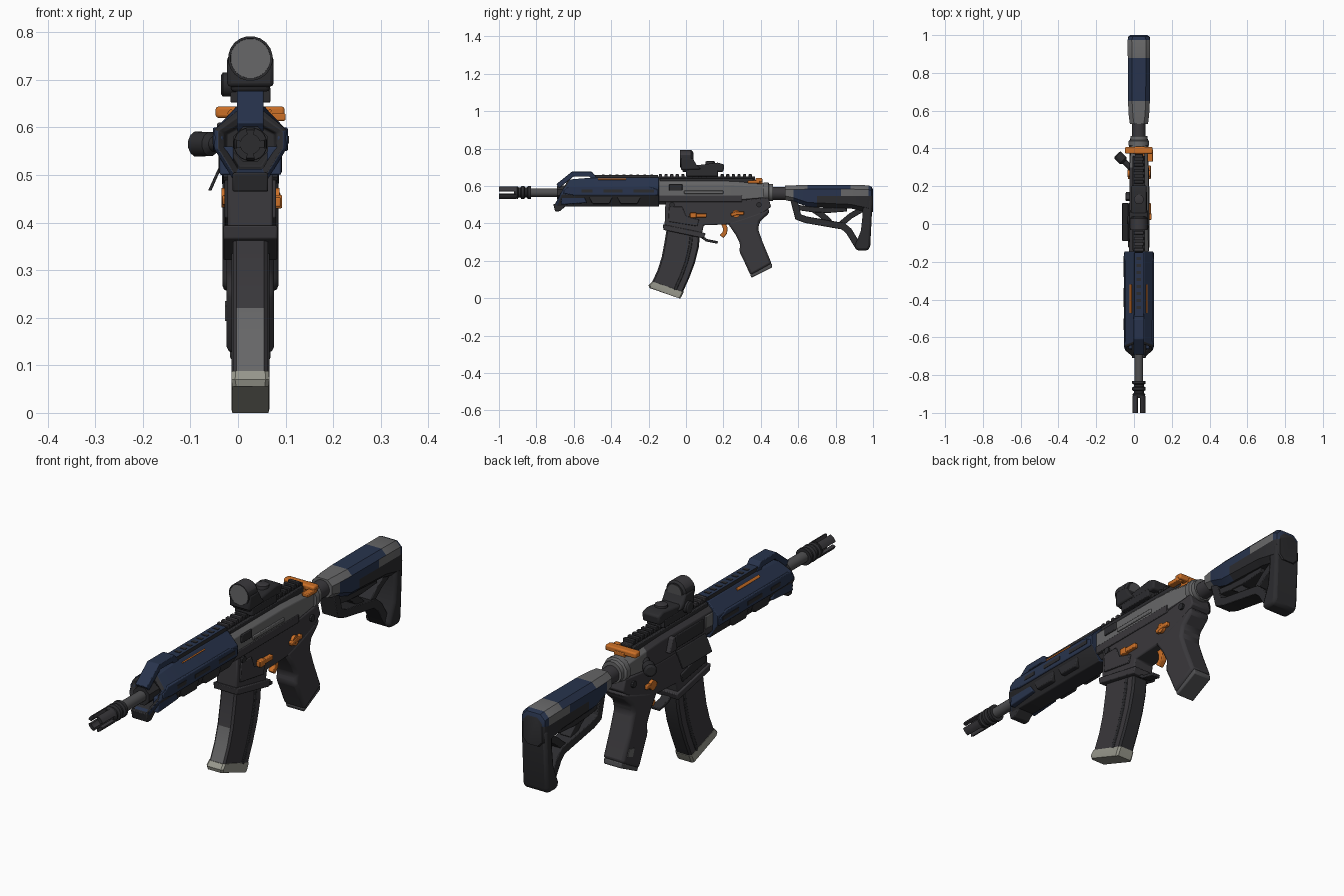
import bpy, bmesh, math
from mathutils import Vector

if "Cube" in bpy.data.objects:
    bpy.data.objects.remove(bpy.data.objects["Cube"])

CX = 0.026  # centre plane of the rifle


def mat(name, r, g, b):
    m = bpy.data.materials.new(name)
    m.diffuse_color = (r, g, b, 1)
    m.use_nodes = True
    m.node_tree.nodes["Principled BSDF"].inputs["Base Color"].default_value = m.diffuse_color
    return m


NAVY = mat("navy", .021, .034, .074)
BLACK = mat("black", .025, .025, .028)
DARK = mat("charcoal", .042, .040, .045)
GRAY = mat("gray", .135, .135, .138)
ORANGE = mat("orange", .60, .16, .02)
SAND = mat("pale_gray", .32, .32, .27)
STEEL = mat("steel", .080, .080, .084)


def finish(name, bm, mats, bevel=0, rule=None):
    bmesh.ops.recalc_face_normals(bm, faces=bm.faces)
    bm.normal_update()
    me = bpy.data.meshes.new(name)
    for m in mats:
        me.materials.append(m)
    if rule:
        for f in bm.faces:
            f.material_index = rule(f.calc_center_median(), f.normal)
    bm.to_mesh(me)
    bm.free()
    ob = bpy.data.objects.new(name, me)
    bpy.context.collection.objects.link(ob)
    if bevel:
        b = ob.modifiers.new("bevel", 'BEVEL')
        b.width, b.segments, b.limit_method = bevel, 2, 'ANGLE'
    return ob


def loft(name, rings, mats, bevel=0, rule=None):
    """Skin through rings of 3D points and cap both ends."""
    bm = bmesh.new()
    vs = [[bm.verts.new(p) for p in r] for r in rings]
    n = len(vs[0])
    for a, b in zip(vs, vs[1:]):
        for i in range(n):
            bm.faces.new((a[i], a[(i + 1) % n], b[(i + 1) % n], b[i]))
    bm.faces.new(vs[0])
    bm.faces.new(vs[-1][::-1])
    return finish(name, bm, mats, bevel, rule)


def side(name, prof, w, m, bevel=.004, cx=CX):
    """Side profile (y, z) extruded to width w."""
    return loft(name, [[(cx + s * w / 2, y, z) for y, z in prof] for s in (-1, 1)], [m], bevel)


def box(name, x0, x1, y0, y1, z0, z1, m, bevel=.003):
    return side(name, [(y0, z0), (y1, z0), (y1, z1), (y0, z1)], x1 - x0, m, bevel, (x0 + x1) / 2)


def bar(name, path, t, w, m, cx=CX):
    """Strap of thickness t following a (y, z) path."""
    pts = [Vector(p) for p in path]
    up, lo = [], []
    for i, p in enumerate(pts):
        d1 = (p - pts[i - 1]).normalized() if i else (pts[1] - p).normalized()
        d2 = (pts[i + 1] - p).normalized() if i < len(pts) - 1 else d1
        d = (d1 + d2).normalized()
        n = Vector((-d.y, d.x)) * t / 2 / max(.5, d.dot(d1))
        up.append(tuple(p + n))
        lo.append(tuple(p - n))
    rings = [[(cx - w / 2, *a), (cx + w / 2, *a), (cx + w / 2, *b), (cx - w / 2, *b)] for a, b in zip(up, lo)]
    return loft(name, rings, [m], .003)


def turned(name, o, d, prof, mats, n=16, rule=None):
    """Turned part: (distance, radius) steps along direction d from o."""
    o, d = Vector(o), Vector(d).normalized()
    u = d.cross(Vector((0, 0, 1)) if abs(d.z) < .9 else Vector((1, 0, 0))).normalized()
    v = d.cross(u)
    A = [2 * math.pi * (i + .5) / n for i in range(n)]
    return loft(name, [[o + d * t + (u * math.cos(a) + v * math.sin(a)) * r for a in A] for t, r in prof], mats, 0, rule)


def octa(y, hw, z0, z1, c, mid=None):
    """Chamfered cross-section at y, with its sides split at height mid."""
    p = [(-hw, z0 + c), (c - hw, z0), (hw - c, z0), (hw, z0 + c), (hw, z1 - c), (hw - c, z1), (c - hw, z1), (-hw, z1 - c)]
    if mid:
        p = p[:4] + [(hw, mid)] + p[4:] + [(-hw, mid)]
    return [(CX + x, y, z) for x, z in p]


# Barrel and slotted muzzle device
turned("barrel", (CX, -.9, .565), (0, 1, 0), [(0, .02), (.05, .02), (.05, .023), (.4, .023)], [STEEL])
turned("muzzle_collar", (CX, -.92, .565), (0, 1, 0),
       [(0, .03), (.02, .035), (.025, .027), (.035, .027), (.04, .036), (.055, .036), (.06, .027),
        (.07, .027), (.075, .036), (.09, .036)], [BLACK])
for k in range(4):
    A = [math.pi / 2 * k + math.pi / 4 + t for t in (-.52, -.17, .17, .52)]
    arc = [(.035 * math.cos(a), .035 * math.sin(a)) for a in A] + [(.021 * math.cos(a), .021 * math.sin(a)) for a in A[::-1]]
    loft("muzzle_prong", [[(CX + x, y, .565 + z) for x, z in arc] for y in (-1, -.91)], [DARK, BLACK], 0,
         lambda c, n: 1 if n.y < -.5 else 0)


# Six-sided handguard with a slanted, recessed nose
def hex_ring(y, top, s=1, slope=0, bot=.49):
    pts = [(-.028, top), (.028, top), (.076, .595), (.076, .555), (.036, bot), (-.036, bot), (-.076, .555), (-.076, .595)]
    pts = [(x * s, .57 + (z - .57) * s) for x, z in pts]
    return [(CX + x, y + slope * max(0, z - .5), z) for x, z in pts]


loft("handguard", [hex_ring(-.62, .62, .66), hex_ring(-.69, .62, .72, .55), hex_ring(-.705, .63, .9, .55),
                   hex_ring(-.69, .635, 1, .5), hex_ring(-.5, .645), hex_ring(-.3, .645), hex_ring(-.145, .645)],
     [NAVY, BLACK], .003,
     lambda c, n: 1 if (c.z < .54 and c.y > -.66) or (c.y < -.58 and math.hypot(c.x - CX, c.z - .57) < .0655 and abs(c.z - .57) < .075 and n.z < .8) else 0)
turned("barrel_nut", (CX, -.69, .565), (0, 1, 0), [(0, .024), (0, .04), (.1, .04)], [BLACK], 8)
bar("nose_arch", [(-.685, .60), (-.605, .664), (-.51, .664), (-.485, .635)], .026, .056, NAVY)
side("nose_lip", [(-.71, .505), (-.70, .465), (-.675, .465), (-.64, .495), (-.64, .505)], .075, BLACK)
for s in (-1, 1):
    X = CX + s * .068
    # side rib, stepped lower panels and painted strip
    side("side_rib", [(-.655, .58), (-.62, .6), (-.2, .6), (-.15, .58), (-.15, .55), (-.6, .55), (-.655, .56)], .022, NAVY, .004, X)
    for y in (-.48, -.33):
        side("lower_panel", [(y - .04, .545), (y + .09, .545), (y + .07, .505), (y - .02, .505)], .03, BLACK, .004, CX + s * .052)
    side("front_panel", [(-.66, .56), (-.55, .56), (-.53, .51), (-.67, .50)], .03, NAVY, .004, CX + s * .05)
    for y0, y1 in ((-.56, -.5), (-.44, -.34), (-.28, -.17)):
        box("dark_slot", X + s * .009 - .004, X + s * .009 + .004, y0, y1, .566, .582, BLACK, 0)
    a, b = Vector((CX + s * .038, 0, .636)), Vector((CX + s * (.046 if s < 0 else .042), 0, .627 if s < 0 else .632))
    n = Vector((s * .003, 0, .003))
    loft("orange_strip", [[p + Vector((0, y, 0)) for p in (a - n, b - n, b + n, a + n)] for y in (-.47, -.32)], [ORANGE])

# Top rail: smooth over the handguard, toothed over the receiver
loft("handguard_rail", [[(CX + x, y, z) for x, z in ((-.026, .635), (.026, .635), (.024, .66), (-.024, .66))] for y in (-.49, -.15)],
     [NAVY, BLACK], 0, lambda c, n: 0 if n.z > .8 else 1)
for i in range(8):
    box("rail_notch", CX - .012, CX + .012, -.45 + i * .037, -.435 + i * .037, .658, .662, BLACK, 0)
box("rail_base", CX - .022, CX + .022, -.15, .37, .63, .652, BLACK)
for i in range(17):
    y = -.145 + i * .03
    box("rail_tooth", CX - .026, CX + .026, y, y + .017, .648, .663, DARK if i < 4 else BLACK, .002)

# Upper receiver
loft("upper_receiver", [octa(-.15, .05, .50, .635, .025), octa(.2, .05, .50, .635, .025),
                        octa(.3, .05, .505, .63, .025), octa(.42, .042, .515, .615, .025)],
     [GRAY, DARK], .003, lambda c, n: 1 if c.z < .53 or (c.x < CX - .02 and c.y < .3) else 0)
box("receiver_ridge", CX - .033, CX + .033, -.14, .36, .618, .643, BLACK)
box("right_lower_band", CX + .03, CX + .053, -.145, .3, .515, .55, DARK)
box("right_dark_block", CX + .03, CX + .056, -.09, -.02, .575, .61, BLACK)
box("right_rib", CX + .03, CX + .055, -.01, .2, .558, .575, GRAY)
box("ejection_port", CX - .055, CX - .04, -.08, .11, .545, .60, BLACK)
box("left_gray_panel", CX - .053, CX - .04, -.145, -.095, .55, .605, GRAY)
loft("port_cover", [[(-.026, y, .535), (-.032, y, .535), (-.063, y, .467), (-.056, y, .467)] for y in (-.09, .11)], [BLACK], .002)
side("case_deflector", [(.12, .55), (.17, .55), (.15, .61), (.13, .61)], .03, DARK, .004, CX - .055)
turned("forward_assist", (-.015, .295, .565), (-.72, .7, 0),
       [(0, .016), (.05, .016), (.06, .026), (.10, .027), (.106, .018)], [BLACK], 12)

# Lower receiver and magazine well
side("lower_receiver", [(-.11, .52), (-.115, .37), (.085, .345), (.095, .39), (.22, .395), (.28, .40), (.42, .46),
                        (.455, .49), (.44, .54), (.3, .525)], .096, DARK, .006)
side("well_flange", [(-.125, .395), (-.12, .365), (.095, .32), (.105, .348)], .114, DARK)
for s in (-1, 1):
    side("well_panel", [(-.09, .49), (-.095, .41), (.06, .385), (.07, .42), (.0, .44), (-.02, .49)], .012, BLACK if s < 0 else DARK, .003, CX + s * .048)
    for y, z in ((-.075, .5), (.39, .5)):
        turned("receiver_pin", (CX + s * .045, y, z), (s, 0, 0), [(0, .014), (.012, .014)], [BLACK], 10)
    bar("selector", [(.24, .445), (.27, .455), (.31, .455)], .018, .02, ORANGE, CX + s * .053 - (s < 0) * -.004)
    turned("selector_hub", (CX + s * .043, .268, .452), (s, 0, 0), [(0, .021), (.018, .021)], [ORANGE], 12)
box("magazine_catch", CX + .045, CX + .064, .02, .11, .433, .453, ORANGE)
box("catch_button", CX + .045, CX + .067, .022, .055, .430, .458, ORANGE)
bar("trigger_guard", [(.075, .335), (.11, .31), (.17, .298)], .014, .04, BLACK)
bar("trigger", [(.195, .41), (.21, .375), (.208, .35), (.19, .33)], .024, .024, ORANGE)

# Curved magazine
mag = [(-.105, .40, .075, .38), (-.105, .36, .075, .34), (-.115, .30, .068, .27), (-.13, .22, .048, .19),
       (-.152, .15, .018, .11), (-.182, .085, -.018, .03)]


def mag_ring(ya, za, yb, zb, w, c=.008):
    return [(CX - w, ya + c, za), (CX - w + c, ya, za), (CX + w - c, ya, za), (CX + w, ya + c, za),
            (CX + w, yb - c, zb), (CX + w - c, yb, zb), (CX - w + c, yb, zb), (CX - w, yb - c, zb)]


loft("magazine", [mag_ring(*m, .037) for m in mag], [DARK, GRAY, BLACK], 0,
     lambda c, n: 1 if n.y < -.75 and c.z < .19 else 2 if n.y > .6 else 0)
for s in (-1, 1):
    bar("magazine_rib", [(a + (c - a) * .75, b + (d - b) * .75) for a, b, c, d in mag[1:]], .016, .006, BLACK, CX + s * .037)
loft("magazine_base", [mag_ring(-.183, .088, -.012, .035, .039), mag_ring(-.2, .07, -.025, .008, .04),
                       mag_ring(-.196, .055, -.03, .0, .038)], [SAND])

# Pistol grip
side("grip", [(.22, .405), (.3, .43), (.445, .48), (.445, .455), (.395, .41), (.385, .37), (.41, .3), (.458, .185),
              (.345, .122), (.305, .21), (.285, .25), (.29, .29), (.265, .34)], .1, DARK, .022)
side("grip_cap", [(.343, .128), (.35, .11), (.462, .165), (.458, .188)], .085, STEEL, .005)
side("grip_patch", [(.385, .225), (.42, .235), (.432, .205), (.397, .193)], .006, GRAY, 0, CX - .05)

# Orange charging handle
box("charging_handle", CX - .073, CX + .072, .372, .408, .620, .644, ORANGE, .006)
box("charging_stem", CX - .022, CX + .03, .33, .41, .612, .632, ORANGE)
box("charging_latch", CX + .045, CX + .074, .33, .395, .614, .63, ORANGE)

# Reflex sight
side("sight_body", [(-.02, .675), (.2, .675), (.205, .715), (.17, .725), (.05, .71), (-.02, .71)], .082, BLACK, .008)
box("sight_mount", CX - .042, CX + .042, .0, .17, .652, .685, BLACK)
side("sight_tower", [(-.028, .685), (.08, .69), (.055, .715), (.035, .75), (-.028, .75)], .098, BLACK, .008)
turned("sight_hood", (CX, -.032, .745), (0, 1, 0), [(.008, .040), (0, .042), (0, .047), (.06, .047), (.07, .04)],
       [BLACK, DARK], 20, lambda c, n: 1 if n.z > .5 and c.y < .02 else 0)
turned("lens", (CX, -.031, .745), (0, 1, 0), [(0, .042), (.006, .042)], [GRAY], 20)
turned("rear_lens", (CX, .033, .745), (0, 1, 0), [(0, .034), (.008, .034)], [STEEL], 20)
turned("sight_knob", (CX - .03, .02, .69), (-1, 0, 0), [(0, .026), (.028, .026), (.032, .02)], [BLACK], 12)
turned("sight_dial", (CX, .13, .715), (0, 0, 1), [(0, .026), (.016, .026), (.018, .02)], [DARK], 12)

# Buffer tube and rings
turned("buffer_tube", (CX, .4, .56), (0, 1, 0), [(0, .036), (.3, .036)], [DARK])
turned("castle_nut", (CX, .415, .565), (0, 1, 0), [(0, .056), (.025, .056), (.03, .047), (.05, .047)], [GRAY], 12)

# Stock with broad colour bands
bands = [(.53, .048, .525, .602), (.575, .054, .515, .604), (.65, .058, .49, .605), (.70, .058, .488, .605),
         (.83, .059, .482, .605), (.88, .059, .48, .605), (.975, .06, .46, .604), (.993, .054, .46, .596), (1, .045, .46, .582)]


def stock_colour(c, n):
    if n.z < -.8 or (c.z < .53 and c.y > .7):
        return 2
    if c.y > .975:
        return 1
    if n.z > .5:
        return 1 if .65 < c.y < .88 else 0
    return 1 if .575 < c.y < .83 else 0


loft("stock_body", [octa(y, w, a, b, .022, .548) for y, w, a, b in bands], [GRAY, NAVY, BLACK], 0, stock_colour)
side("butt_pad", [(.945, .53), (.998, .53), (.985, .28), (.975, .256), (.915, .255),
                  (.90, .275), (.935, .36), (.945, .45)], .118, BLACK, .02)
bar("stock_lower_strut", [(.575, .53), (.60, .435), (.64, .42), (.84, .385), (.87, .36), (.925, .27)], .036, .075, BLACK)
bar("stock_brace", [(.66, .49), (.72, .45), (.77, .405)], .034, .05, BLACK)
bar("stock_rear_brace", [(.82, .39), (.88, .44), (.94, .475)], .03, .06, BLACK)
bar("stock_lever", [(.6, .485), (.67, .475), (.76, .47), (.86, .478)], .028, .06, BLACK)

bpy.ops.object.select_all(action='SELECT')
bpy.context.view_layer.objects.active = bpy.context.scene.objects[0]
bpy.ops.object.shade_smooth_by_angle(angle=math.radians(32))
